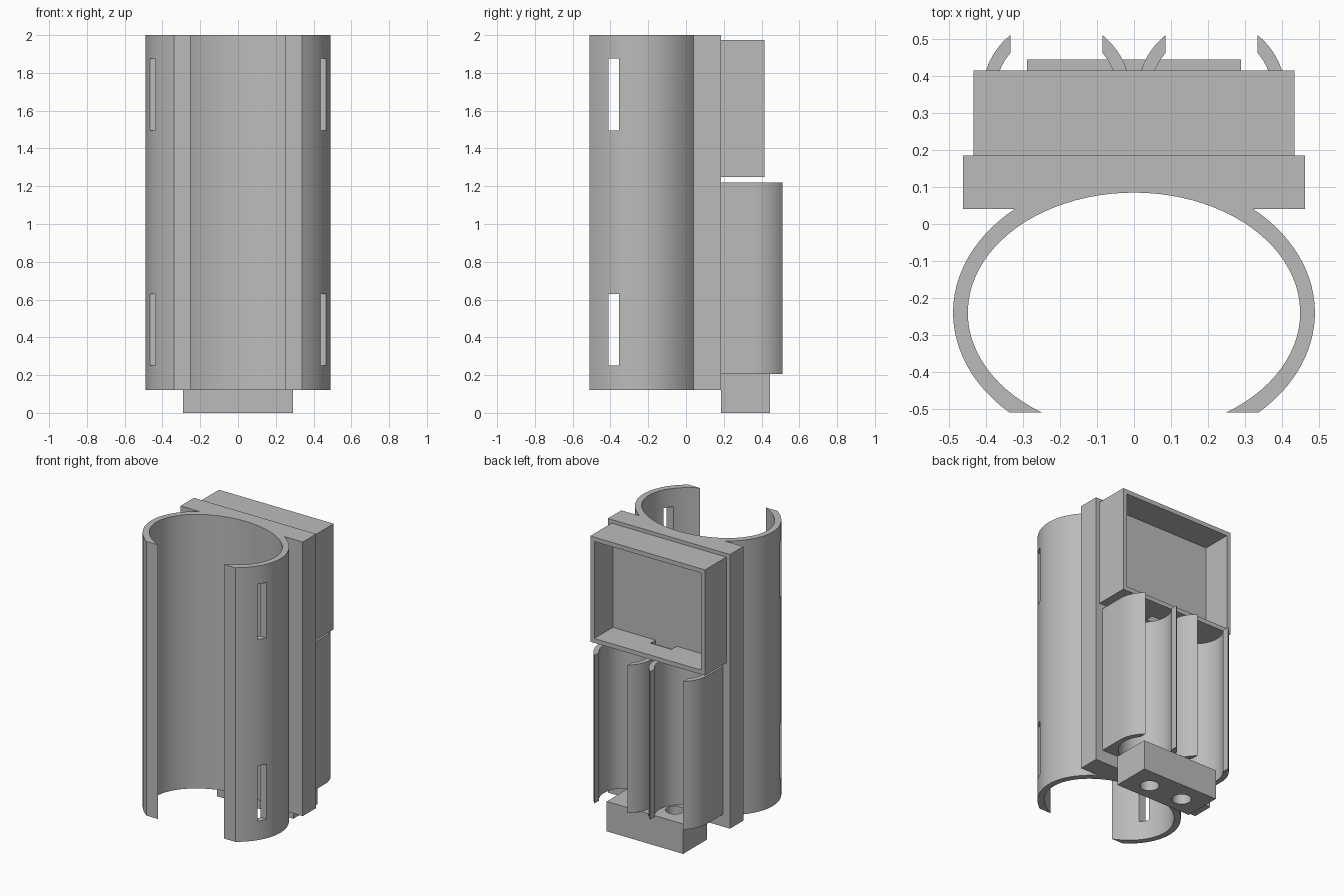
import bpy, bmesh, math

cube = bpy.data.objects.get("Cube")
if cube:
    bpy.data.objects.remove(cube)

grey = bpy.data.materials.new("plain_grey")
grey.use_nodes = True
GREY = (0.5, 0.5, 0.5, 1)
grey.diffuse_color = GREY
grey.node_tree.nodes["Principled BSDF"].inputs["Base Color"].default_value = GREY


def prism(name, outline, z0, z1):
    """Extrude a plan outline from z0 to z1."""
    bm = bmesh.new()
    face = bm.faces.new([bm.verts.new((x, y, z0)) for x, y in outline])
    new = bmesh.ops.extrude_face_region(bm, geom=[face])["geom"]
    for v in new:
        if isinstance(v, bmesh.types.BMVert):
            v.co.z = z1
    bmesh.ops.recalc_face_normals(bm, faces=bm.faces)
    mesh = bpy.data.meshes.new(name)
    bm.to_mesh(mesh)
    bm.free()
    mesh.materials.append(grey)
    obj = bpy.data.objects.new(name, mesh)
    bpy.context.collection.objects.link(obj)
    return obj


def box(name, x0, x1, y0, y1, z0, z1):
    return prism(name, [(x0, y0), (x1, y0), (x1, y1), (x0, y1)], z0, z1)


def arc(cx, cy, rx, ry, a0, a1, n):
    return [(cx + rx * math.cos(a0 + (a1 - a0) * i / n),
             cy + ry * math.sin(a0 + (a1 - a0) * i / n)) for i in range(n + 1)]


def cut(obj, cutters):
    """Subtract each cutter, then delete it."""
    bpy.context.view_layer.objects.active = obj
    for c in cutters:
        c.hide_render = True
        mod = obj.modifiers.new("cut", "BOOLEAN")
        mod.operation, mod.solver, mod.object = "DIFFERENCE", "EXACT", c
        bpy.ops.object.modifier_apply(modifier=mod.name)
        bpy.data.objects.remove(c)


def smooth(obj):
    bpy.ops.object.select_all(action="DESELECT")
    obj.select_set(True)
    bpy.context.view_layer.objects.active = obj
    bpy.ops.object.shade_smooth_by_angle(angle=math.radians(30))


# Open oval cuff joined to its flat mounting plate
CY, FRONT, PLATE_Y0, PLATE_Y1, PLATE_X = -0.24, -0.51, 0.04, 0.185, 0.463
OUT_RY, IN_RY = 0.373, 0.325
out_low = math.asin((FRONT - CY) / OUT_RY)
out_high = math.asin((PLATE_Y0 - CY) / OUT_RY)
in_low = math.asin((FRONT - CY) / IN_RY)
side = arc(0, CY, 0.49, OUT_RY, out_low, out_high, 28)
side += [(PLATE_X, PLATE_Y0), (PLATE_X, PLATE_Y1)]
inner = arc(0, CY, 0.45, IN_RY, math.pi - in_low, in_low, 72)
cuff = prism("cuff_with_plate", side + [(-x, y) for x, y in reversed(side)] + inner, 0.12, 2)

# Strap slots through both cuff walls
cut(cuff, [box("slot_cutter", -1, 1, -0.41, -0.355, z, z + 0.38) for z in (0.25, 1.495)])
smooth(cuff)

# Open-backed tray with a cable slot in its floor
tray = box("tray", -0.435, 0.435, PLATE_Y1, 0.415, 1.25, 1.975)
cut(tray, [box("cavity_cutter", -0.405, 0.405, 0.215, 0.6, 1.28, 1.945),
           box("cable_cutter", -0.08, 0.08, 0.215, 0.27, 1.2, 1.4)])

# Pair of clip-in cylinder cradles
R_OUT, R_IN, LIP, CX, CRADLE_Y = 0.2, 0.165, 0.125, 0.21, 0.355
a_out, a_in = math.acos(LIP / R_OUT), math.acos(LIP / R_IN)
for sign, label in ((1, "left"), (-1, "right")):
    c = sign * CX
    outline = [(c + R_OUT, PLATE_Y1)]
    outline += arc(c, CRADLE_Y, R_OUT, R_OUT, 0, a_out, 12)
    outline += arc(c, CRADLE_Y, R_IN, R_IN, a_in, -math.pi - a_in, 56)
    outline += arc(c, CRADLE_Y, R_OUT, R_OUT, math.pi - a_out, math.pi, 12)
    outline += [(c - R_OUT, PLATE_Y1)]
    smooth(prism(label + "_cradle", outline, 0.205, 1.22))

# Foot block with two round holes
block = box("foot_block", -0.29, 0.29, PLATE_Y1, 0.445, 0, 0.205)
cut(block, [prism("hole_cutter", arc(x, 0.305, 0.06, 0.06, 0, math.tau * 31 / 32, 31), -0.1, 0.4)
            for x in (-0.13, 0.13)])
smooth(block)
